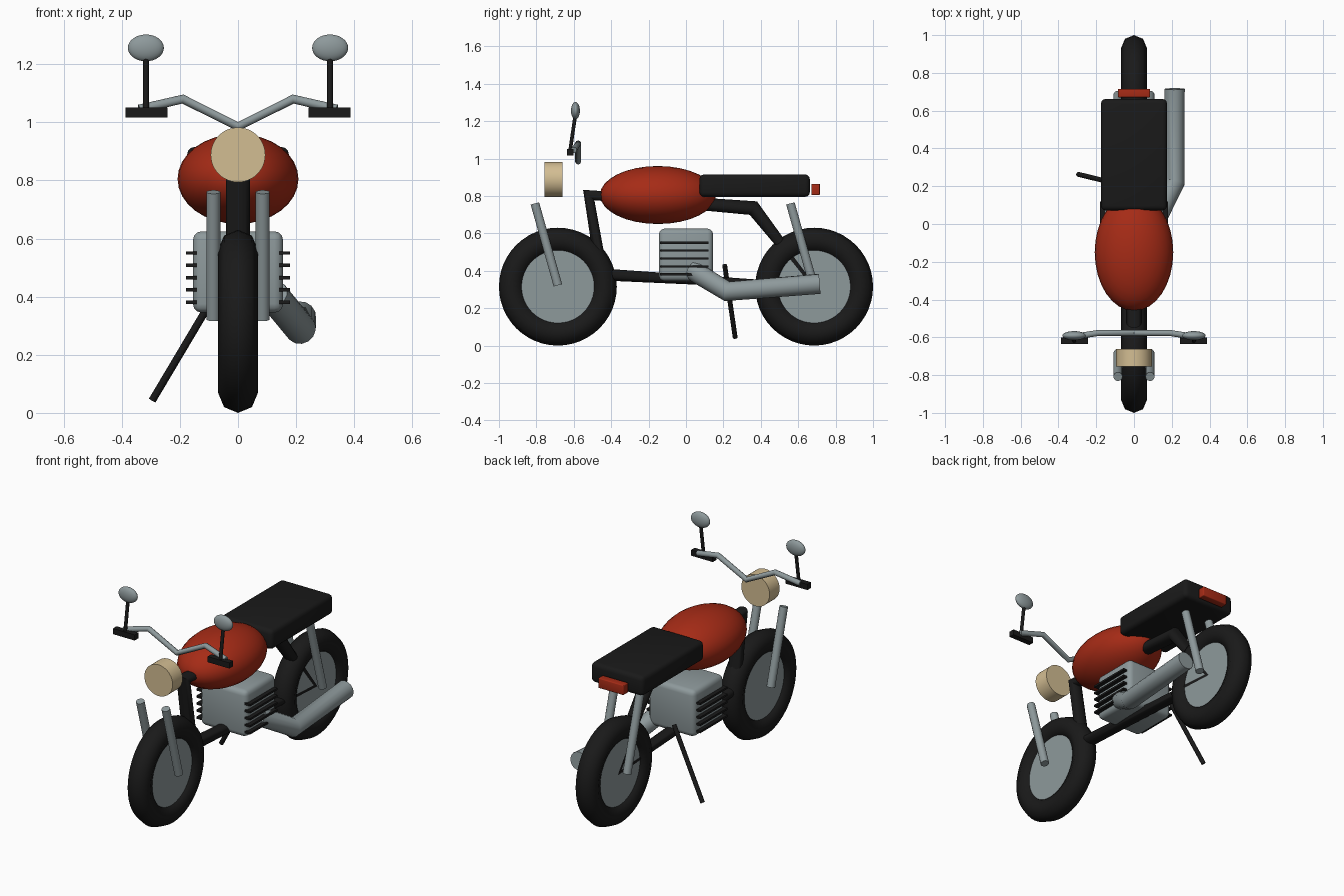
import bpy, math
from mathutils import Vector

cube = bpy.data.objects.get("Cube")
if cube:
    bpy.data.objects.remove(cube, do_unlink=True)


def material(name, rgb):
    m = bpy.data.materials.new(name)
    m.use_nodes = True
    m.diffuse_color = (*rgb, 1)
    bsdf = next(n for n in m.node_tree.nodes if n.type == 'BSDF_PRINCIPLED')
    bsdf.inputs["Base Color"].default_value = (*rgb, 1)
    return m


BLACK = material("black rubber", (0.01, 0.01, 0.01))
STEEL = material("grey steel", (0.27, 0.32, 0.33))
RED = material("red paint", (0.38, 0.024, 0.008))
CREAM = material("cream glass", (0.65, 0.51, 0.29))


def finish(obj, name, mat, smooth=True):
    obj.name = obj.data.name = name
    obj.data.materials.clear()
    obj.data.materials.append(mat)
    bpy.ops.object.select_all(action='DESELECT')
    obj.select_set(True)
    bpy.context.view_layer.objects.active = obj
    if smooth:
        bpy.ops.object.shade_smooth_by_angle(angle=math.radians(40))
    return obj


def tube(name, points, radius, mat, closed=False):
    """Round bar swept along straight segments."""
    curve = bpy.data.curves.new(name, 'CURVE')
    curve.dimensions = '3D'
    curve.bevel_depth = radius
    curve.bevel_resolution = 5
    curve.use_fill_caps = True
    spline = curve.splines.new('POLY')
    spline.points.add(len(points) - 1)
    for p, co in zip(spline.points, points):
        p.co = (*co, 1)
    spline.use_cyclic_u = closed
    obj = bpy.data.objects.new(name, curve)
    bpy.context.collection.objects.link(obj)
    bpy.ops.object.select_all(action='DESELECT')
    obj.select_set(True)
    bpy.context.view_layer.objects.active = obj
    bpy.ops.object.convert(target='MESH')
    return finish(bpy.context.object, name, mat)


def box(name, center, size, mat, bevel=0.0):
    bpy.ops.mesh.primitive_cube_add(size=1, location=center)
    obj = bpy.context.object
    obj.scale = size
    bpy.ops.object.transform_apply(location=False, rotation=False, scale=True)
    if bevel:
        mod = obj.modifiers.new("rounding", 'BEVEL')
        mod.width = bevel
        mod.segments = 3
        bpy.ops.object.modifier_apply(modifier=mod.name)
    return finish(obj, name, mat, bevel > 0)


def ellipsoid(name, center, radii, mat):
    bpy.ops.mesh.primitive_uv_sphere_add(segments=32, ring_count=16, location=center)
    obj = bpy.context.object
    obj.scale = radii
    bpy.ops.object.transform_apply(location=False, rotation=False, scale=True)
    finish(obj, name, mat, False)
    bpy.ops.object.shade_smooth()
    return obj


def disc(name, center, radius, depth, axis, mat):
    turn = Vector((0, 0, 1)).rotation_difference(Vector(axis)).to_euler()
    bpy.ops.mesh.primitive_cylinder_add(vertices=48, radius=radius, depth=depth,
                                        location=center, rotation=turn)
    return finish(bpy.context.object, name, mat)


# Wheels
for label, y in (("front", -0.685), ("rear", 0.685)):
    bpy.ops.mesh.primitive_torus_add(major_segments=48, minor_segments=8,
                                     major_radius=0.247, minor_radius=0.068,
                                     location=(0, y, 0.315),
                                     rotation=(0, math.pi / 2, 0))
    tyre = finish(bpy.context.object, label + "_tyre", BLACK, False)
    bpy.ops.object.shade_smooth()
    disc(label + "_wheel_disc", (0, y, 0.315), 0.2, 0.074, (1, 0, 0), STEEL)

# Frame loop
tube("frame", [(0, -0.52, 0.805), (0, 0.36, 0.735), (0, 0.685, 0.315), (0, -0.45, 0.38)],
     0.042, BLACK, closed=True)

# Tank, seat and tail light
ellipsoid("fuel_tank", (0, -0.15, 0.805), (0.208, 0.31, 0.155), RED)
box("seat", (0, 0.367, 0.855), (0.35, 0.59, 0.12), BLACK, 0.025)
box("tail_light", (0, 0.693, 0.835), (0.17, 0.046, 0.06), RED, 0.005)

# Engine with cooling fins
box("engine_block", (0, 0, 0.485), (0.31, 0.29, 0.28), STEEL, 0.03)
for i in range(5):
    box(f"cooling_fin_{i + 1}", (0, -0.01, 0.381 + i * 0.0423), (0.358, 0.26, 0.012), BLACK)

# Exhaust and side stand
tube("exhaust", [(0.12, 0.03, 0.405), (0.215, 0.22, 0.29), (0.215, 0.715, 0.33)], 0.054, STEEL)
tube("side_stand", [(-0.065, 0.207, 0.43), (-0.295, 0.263, 0.043)], 0.013, BLACK)

# Headlight
disc("headlight", (0, -0.708, 0.888), 0.094, 0.095, (0, 1, 0), CREAM)

# Handlebar
half_bar = [(0.19, -0.577, 1.08), (0.34, -0.6, 1.045)]
left_half = [(-x, y, z) for x, y, z in reversed(half_bar)]
tube("handlebar", left_half + [(0, -0.577, 0.985)] + half_bar, 0.016, STEEL)

# Paired parts
for side, s in (("left", 1), ("right", -1)):
    tube(side + "_front_fork", [(s * 0.085, -0.808, 0.76), (s * 0.085, -0.685, 0.322)], 0.024, STEEL)
    tube(side + "_rear_shock", [(s * 0.085, 0.558, 0.76), (s * 0.085, 0.682, 0.322)], 0.024, STEEL)
    box(side + "_grip", (s * 0.315, -0.618, 1.034), (0.145, 0.035, 0.034), BLACK)
    tube(side + "_mirror_stem", [(s * 0.317, -0.62, 1.04), (s * 0.317, -0.592, 1.23)], 0.01, BLACK)
    ellipsoid(side + "_mirror", (s * 0.317, -0.591, 1.256), (0.062, 0.024, 0.046), STEEL)
